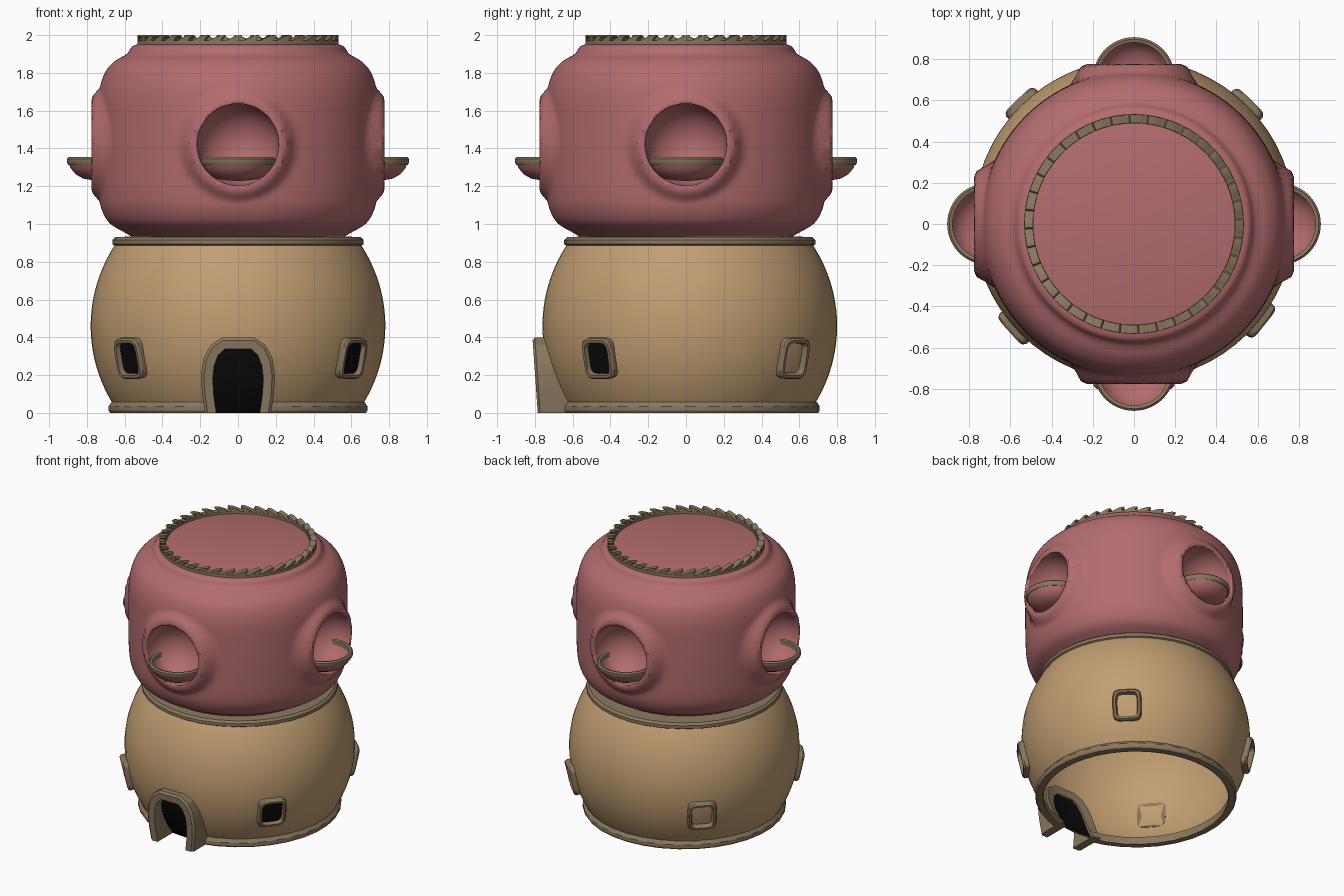
import bpy, bmesh, math
from math import sin, cos, pi, radians, sqrt
from mathutils import Vector, Matrix

if "Cube" in bpy.data.objects:
    bpy.data.objects.remove(bpy.data.objects["Cube"])


def material(name, rgb):
    m = bpy.data.materials.new(name)
    m.use_nodes = True
    m.diffuse_color = (*rgb, 1)
    bsdf = m.node_tree.nodes["Principled BSDF"]
    bsdf.inputs["Base Color"].default_value = (*rgb, 1)
    bsdf.inputs["Roughness"].default_value = 0.8
    return m


RED = material("dusty red", (0.45, 0.15, 0.155))
TAN = material("sandy tan", (0.53, 0.34, 0.165))
TRIM = material("brown trim", (0.25, 0.185, 0.11))
BLACK = material("black opening", (0.003, 0.003, 0.003))

BASE_Y, BASE_Z, BASE_R = 0.02, 0.46, 0.78     # lower dome sphere
SOCKET_Z, SOCKET_X = 1.42, 0.775              # round openings


def finish(name, bm, mat, angle=35, recalc=True):
    if recalc:
        bmesh.ops.recalc_face_normals(bm, faces=bm.faces)
    mesh = bpy.data.meshes.new(name)
    bm.to_mesh(mesh)
    bm.free()
    mesh.materials.append(mat)
    ob = bpy.data.objects.new(name, mesh)
    bpy.context.collection.objects.link(ob)
    bpy.ops.object.select_all(action='DESELECT')
    ob.select_set(True)
    bpy.context.view_layer.objects.active = ob
    bpy.ops.object.shade_smooth_by_angle(angle=radians(angle))
    return ob


def bridge(bm, loops, closed=True, wrap=False):
    """Skin a list of equal-length point loops with quads."""
    rows = [[bm.verts.new(p) for p in loop] for loop in loops]
    n = len(rows[0])
    pairs = list(zip(rows, rows[1:])) + ([(rows[-1], rows[0])] if wrap else [])
    for a, b in pairs:
        for i in range(n if closed else n - 1):
            j = (i + 1) % n
            bm.faces.new((a[i], a[j], b[j], b[i]))
    return rows


def lathe(profile, segs=64, start=0, end=360, wrap=False, caps=(False, False)):
    bm = bmesh.new()
    full = end - start >= 360
    angles = [radians(start + (end - start) * i / segs) for i in range(segs if full else segs + 1)]
    rows = bridge(bm, [[(r * cos(a), r * sin(a), z) for a in angles] for r, z in profile], full, wrap)
    if wrap and not full:
        for k in (0, -1):
            bm.faces.new([row[k] for row in rows])
    for cap, row in zip(caps, (rows[0], rows[-1])):
        if cap:
            bm.faces.new(row)
    return bm


def smooth_curve(points, steps):
    """Catmull-Rom resampling of a short profile."""
    pts = [Vector(p) for p in points]
    pts = [pts[0] * 2 - pts[1]] + pts + [pts[-1] * 2 - pts[-2]]
    out = []
    for a, b, c, d in zip(pts, pts[1:], pts[2:], pts[3:]):
        for i in range(steps):
            t = i / steps
            out.append(0.5 * (2 * b + (c - a) * t + (2 * a - 5 * b + 4 * c - d) * t * t
                              + (3 * b - a - 3 * c + d) * t ** 3))
    return out + [pts[-2]]


def dome_radius(z):
    return sqrt(BASE_R ** 2 - (z - BASE_Z) ** 2)


# Lower dome, open underneath
dome = finish("lower_dome", lathe([(dome_radius(0.9 * i / 28), 0.9 * i / 28) for i in range(29)],
                                  caps=(False, True)), TAN)
dome.location.y = BASE_Y

# Trim rings of the dome, the lower one interrupted by the door
top_ring = finish("dome_top_ring", lathe(
    [(0.55, 0.89), (0.645, 0.88), (0.665, 0.893), (0.665, 0.915), (0.65, 0.93), (0.55, 0.935)], 32, wrap=True), TRIM, 25)
foot_ring = finish("dome_foot_ring", lathe(
    [(0.635, 0), (0.68, 0), (0.688, 0.012), (0.688, 0.035), (0.672, 0.058), (0.64, 0.058)],
    32, -79, 259, wrap=True), TRIM, 25)
for ring in (top_ring, foot_ring):
    ring.location.y = BASE_Y

# Upper body with four raised, smoothly blended socket collars
body_profile = smooth_curve([(0.54, 0.92), (0.60, 0.955), (0.675, 1.0), (0.715, 1.06), (0.735, 1.14), (0.742, 1.3),
                             (0.742, 1.55), (0.735, 1.7), (0.705, 1.8), (0.655, 1.86), (0.59, 1.9), (0.56, 1.94),
                             (0.52, 1.955)], 8)
bm = lathe(body_profile, 160, caps=(True, True))
for v in bm.verts:
    for k in range(4):
        turn = Matrix.Rotation(k * pi / 2, 3, 'Z')
        p = turn.transposed() @ v.co
        d = math.hypot(p.y, p.z - SOCKET_Z)
        if p.x > 0.3 and d < 0.31:
            t = min(1, (0.31 - d) / 0.07)
            p.x += (SOCKET_X - p.x) * t * t * (3 - 2 * t)
            v.co = turn @ p
body = finish("upper_body", bm, RED)

# Hollow out the sockets
bm = bmesh.new()
for k in range(4):
    place = Matrix.Rotation(k * pi / 2, 4, 'Z') @ Matrix.Translation((0.765, 0, SOCKET_Z))
    bmesh.ops.create_uvsphere(bm, u_segments=48, v_segments=24, radius=0.217, matrix=place)
cutter = finish("socket_cutter", bm, RED)
cutter.hide_render = True
cutter.hide_set(True)
cut = body.modifiers.new("sockets", 'BOOLEAN')
cut.object, cut.operation, cut.solver = cutter, 'DIFFERENCE', 'EXACT'
bpy.context.view_layer.objects.active = body
bpy.ops.object.modifier_apply(modifier="sockets")
bpy.data.objects.remove(cutter)

# Balcony bowls and their rims
bowl = [(0.19, 1.325), (0.178, 1.295), (0.15, 1.262), (0.11, 1.24), (0.05, 1.23), (0.003, 1.228)]
bowl_skin = bowl + [(max(r - 0.012, 0.002), z + 0.008) for r, z in reversed(bowl)]
rim = [(0.172, 1.318), (0.19, 1.312), (0.198, 1.325), (0.198, 1.345), (0.188, 1.354), (0.172, 1.35)]
for k, side in enumerate(("left", "back", "right", "front")):
    for part, profile, mat in (("bowl", bowl_skin, RED), ("rim", rim, TRIM)):
        ob = finish(f"{side}_balcony_{part}", lathe(profile, 32, -105, 105, wrap=True), mat)
        ob.rotation_euler.z = k * pi / 2
        ob.location = (0.708 * cos(k * pi / 2), 0.708 * sin(k * pi / 2), 0)

# Crown: flat band topped with a ring of curling teeth
finish("crown_band", lathe([(0.488, 1.94), (0.533, 1.94), (0.533, 1.972), (0.488, 1.972)], 72, wrap=True), TRIM)
TEETH = 36
tooth = [(0, 1.965), (0.3, 1.972), (0.6, 1.985), (0.95, 1.998), (1.2, 2.0), (1.28, 1.993), (1.1, 1.985), (1.0, 1.965)]
bm = bmesh.new()
for k in range(TEETH):
    rings = [[(r * cos((k + f) * 2 * pi / TEETH), r * sin((k + f) * 2 * pi / TEETH), z) for f, z in tooth]
             for r in (0.49, 0.531)]
    for row in bridge(bm, rings):
        bm.faces.new(row)
finish("crown_teeth", bm, TRIM)


# Windows: rounded frames tangent to the dome
def rounded(half_w, half_h, n, count=32):
    def c(v):
        return math.copysign(abs(v) ** 0.4, v)
    return [(n, half_w * c(cos(2 * pi * i / count)), half_h * c(sin(2 * pi * i / count))) for i in range(count)]


tilt = math.asin((0.29 - BASE_Z) / BASE_R)
for name, angle, dark in (("front_left", -38.5, True), ("front_right", 222, True),
                          ("back_left", 45.5, False), ("back_right", 134, False)):
    place = (Matrix.Translation((0, BASE_Y, BASE_Z)) @ Matrix.Rotation(radians(angle), 4, 'Z')
             @ Matrix.Rotation(-tilt, 4, 'Y') @ Matrix.Translation((BASE_R, 0, 0)))
    bm = bmesh.new()
    bridge(bm, [rounded(0.098, 0.11, -0.012), rounded(0.098, 0.11, 0.018), rounded(0.09, 0.102, 0.03),
                rounded(0.076, 0.088, 0.03), rounded(0.068, 0.08, -0.004)], wrap=True)
    finish(name + "_window_frame", bm, TRIM, 25).matrix_world = place
    if dark:
        bm = bmesh.new()
        bm.faces.new([bm.verts.new(p) for p in rounded(0.07, 0.082, 0.004)])
        finish(name + "_window_pane", bm, BLACK, recalc=False).matrix_world = place

# Door: arched frame standing out from the dome, with a dark opening on the wall
outer = [(0.175, 0), (0.19, 0.1), (0.196, 0.2), (0.182, 0.29), (0.145, 0.36), (0.085, 0.4)]
inner = [(0.115, 0), (0.128, 0.09), (0.134, 0.18), (0.126, 0.25), (0.105, 0.305), (0.07, 0.338)]


def wall_y(x, z, gap=0.0):
    return BASE_Y - sqrt(dome_radius(z) ** 2 - x * x) - gap


def arch(half, y):
    path = half + [(-x, z) for x, z in reversed(half)]
    return [(x, y(x, z), z) for x, z in path]


lip = [(a * 0.75 + c * 0.25, b * 0.75 + d * 0.25) for (a, b), (c, d) in zip(outer, inner)]
bm = bmesh.new()
rows = bridge(bm, [arch(outer, lambda x, z: wall_y(x, z, -0.02)), arch(outer, lambda x, z: -0.772 - 0.07 * z),
                   arch(lip, lambda x, z: -0.785 - 0.07 * z), arch(inner, lambda x, z: -0.785 - 0.07 * z),
                   arch(inner, lambda x, z: wall_y(x, z, -0.02))], closed=False, wrap=True)
for k in (0, -1):
    bm.faces.new([row[k] for row in rows])
finish("door_frame", bm, TRIM, 20)

door_edge = smooth_curve(inner, 4)
for name, gap in (("door_opening", 0.005), ("door_opening_inside", -0.005)):
    bm = bmesh.new()
    bridge(bm, [[(w * i / 8, wall_y(w * i / 8, z, gap), z) for i in range(-8, 9)] for w, z in door_edge], closed=False)
    finish(name, bm, BLACK)
